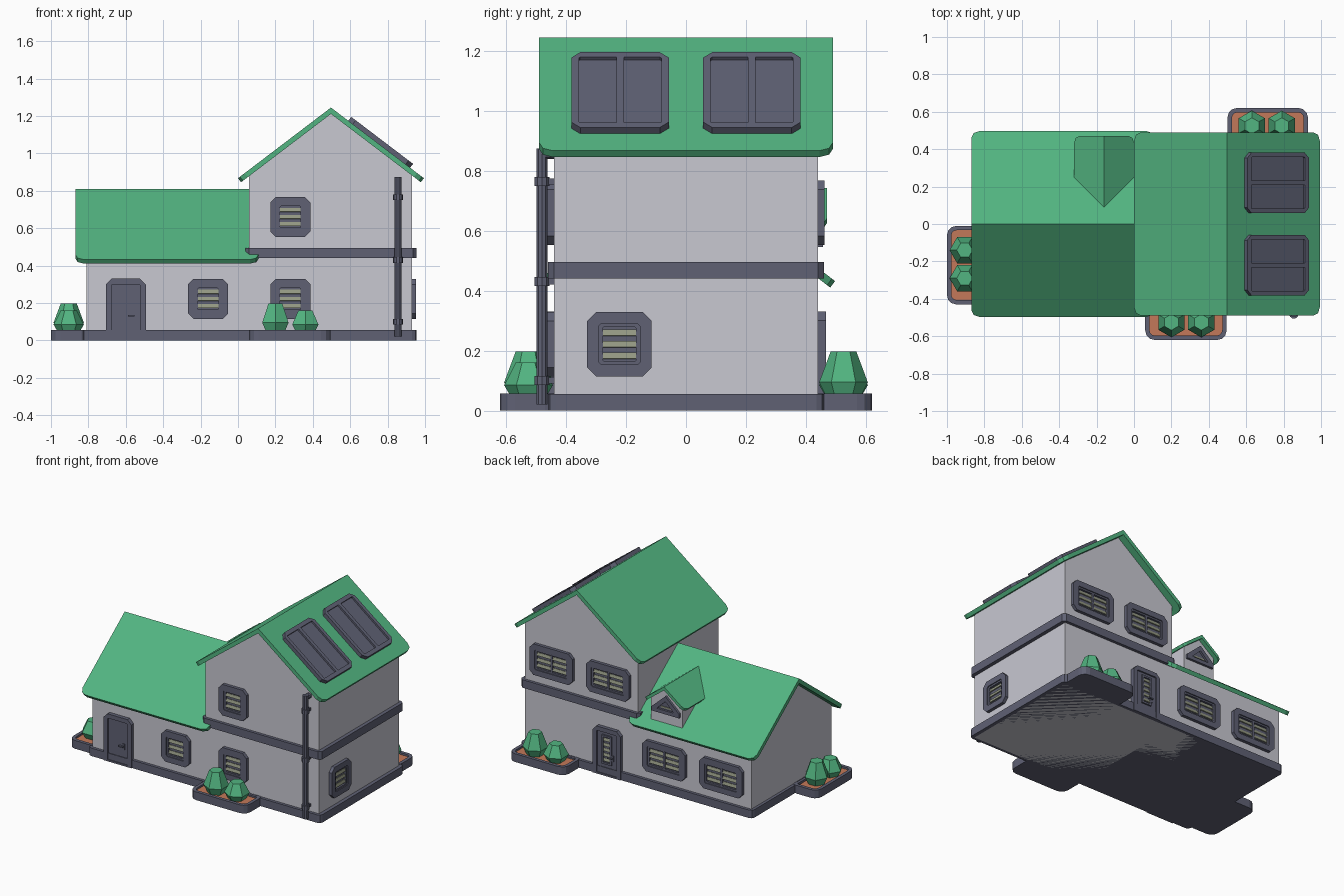
import bpy, math
from mathutils import Matrix, Vector

if "Cube" in bpy.data.objects:
    bpy.data.objects.remove(bpy.data.objects["Cube"])


def colour(name, r, g, b):
    m = bpy.data.materials.new(name)
    m.diffuse_color = (r, g, b, 1)
    m.use_nodes = True
    m.node_tree.nodes["Principled BSDF"].inputs["Base Color"].default_value = m.diffuse_color
    return m


WALL = colour("pale wall", 0.58, 0.58, 0.64)
SLATE = colour("slate trim", 0.115, 0.12, 0.175)
GREEN = colour("roof and leaf green", 0.085, 0.46, 0.22)
SOIL = colour("terracotta soil", 0.55, 0.19, 0.10)
SLAT = colour("window slat", 0.30, 0.32, 0.23)


def frame(origin, u, v):
    """Matrix whose x, y, z axes are u, v and their normal."""
    u, v = Vector(u).normalized(), Vector(v).normalized()
    m = Matrix((u, v, u.cross(v))).transposed().to_4x4()
    m.translation = origin
    return m


def make(name, verts, faces, mat, m=Matrix()):
    me = bpy.data.meshes.new(name)
    me.from_pydata([m @ Vector(v) for v in verts], [], faces)
    me.materials.append(mat)
    ob = bpy.data.objects.new(name, me)
    bpy.context.collection.objects.link(ob)
    return ob


def rect(u0, u1, v0, v1, r=0.0, corners=(1, 1, 1, 1), seg=1):
    """Counter-clockwise rectangle with cut or rounded corners (from bottom left)."""
    pts = []
    for i, (u, v, su, sv) in enumerate(((u0, v0, 1, 1), (u1, v0, -1, 1), (u1, v1, -1, -1), (u0, v1, 1, -1))):
        if not r or not corners[i]:
            pts.append((u, v))
            continue
        for k in range(seg + 1):
            a = math.pi * (1 + i / 2) + math.pi / 2 * k / seg
            pts.append((u + su * r + r * math.cos(a), v + sv * r + r * math.sin(a)))
    return pts


def prism(name, pts, d0, d1, mat, m=Matrix()):
    n = len(pts)
    verts = [(*p, d) for d in (d0, d1) for p in pts]
    faces = [tuple(range(n))[::-1], tuple(range(n, 2 * n))]
    faces += [(i, (i + 1) % n, (i + 1) % n + n, i + n) for i in range(n)]
    return make(name, verts, faces, mat, m)


def ring(name, outer, inner, d0, d1, mat, m=Matrix()):
    """Frame between two outlines with the same point count."""
    n = len(outer)
    loops = ((outer, d0), (outer, d1), (inner, d1), (inner, d0))
    verts = [(*p, d) for pts, d in loops for p in pts]
    faces = [(a * n + i, a * n + (i + 1) % n, (a + 1) % 4 * n + (i + 1) % n, (a + 1) % 4 * n + i)
             for a in range(4) for i in range(n)]
    return make(name, verts, faces, mat, m)


def box(name, x0, x1, y0, y1, z0, z1, mat, m=Matrix()):
    return prism(name, rect(x0, x1, y0, y1), z0, z1, mat, m)


def centred(w, h, r=0.0):
    return rect(-w / 2, w / 2, -h / 2, h / 2, r)


def slats(w, h, count, m):
    pitch = h / count
    for i in range(count):
        c = (i - (count - 1) / 2) * pitch
        tilt = m @ Matrix.Translation((0, c, 0.008)) @ Matrix.Rotation(math.radians(-15), 4, 'X')
        prism("window_slat", centred(w, pitch * 0.55), -0.003, 0.003, SLAT, tilt)


def window(w, m, h=0.215):
    ring("window_frame", centred(w, h, 0.03), centred(w - 0.078, h - 0.078, 0.008), -0.01, 0.022, SLATE, m)
    ring("window_sash", centred(w - 0.07, h - 0.07, 0.004), centred(w - 0.105, h - 0.1, 0.004), -0.01, 0.015, SLATE, m)
    prism("window_back", centred(w - 0.08, h - 0.08), -0.01, 0.002, SLATE, m)
    slats(w - 0.105, h - 0.1, 3, m)
    if w > 0.3:
        prism("window_mullion", centred(0.016, h - 0.09), 0, 0.016, SLATE, m)


def front(x, z): return frame((x, -0.44, z), (1, 0, 0), (0, 0, 1))
def back(x, z): return frame((x, 0.44, z), (-1, 0, 0), (0, 0, 1))
def side(y, z): return frame((0.93, y, z), (0, 1, 0), (0, 0, 1))


PITCH = 0.76
C = 1 / math.hypot(1, PITCH)
S = PITCH * C


def roof(name, ridge, along, out, length, span, r, thick=0.027):
    """Two sloping slabs with rounded eave corners."""
    for k in (1, -1):
        down = Vector(out) * k * C - Vector((0, 0, S))
        u = Vector(along) * k
        m = frame(ridge, u, -down)
        if m.col[2].z < 0:
            m = frame(ridge, -u, -down)
        prism(name, rect(-length / 2, length / 2, -span / C, 0, r, (1, 1, 0, 0), 2), -thick, 0, GREEN, m)


# Walls with gables
XT = 0.495
prism("tower_walls", [(-0.435, 0), (0.435, 0), (0.435, 0.893), (0, 1.224), (-0.435, 0.893)],
      -0.44, 0.44, WALL, frame((XT, 0, 0), (1, 0, 0), (0, 0, 1)))
prism("wing_walls", [(-0.44, 0), (0.44, 0), (0.44, 0.455), (0, 0.79), (-0.44, 0.455)],
      -0.81, 0.08, WALL, frame((0, 0, 0), (0, 1, 0), (0, 0, 1)))
prism("dormer_walls", [(-0.12, 0.45), (0.12, 0.45), (0.12, 0.63), (0, 0.721), (-0.12, 0.63)],
      -0.44, -0.1, WALL, frame((-0.16, 0, 0), (1, 0, 0), (0, 0, 1)))

# Roofs
roof("tower_roof", (0.497, 0, 1.245), (0, 1, 0), (1, 0, 0), 0.98, 0.497, 0.045)
roof("wing_roof", (-0.38, 0, 0.81), (1, 0, 0), (0, 1, 0), 0.98, 0.497, 0.045)
roof("dormer_roof", (-0.16, 0.26, 0.742), (0, 1, 0), (1, 0, 0), 0.42, 0.16, 0.035, 0.02)

# Plinth and floor band
prism("plinth", rect(-0.83, 0.955, -0.46, 0.46, 0.025, seg=2), 0, 0.055, SLATE)
prism("floor_band", rect(0.04, 0.955, -0.46, 0.46, 0.02), 0.44, 0.495, SLATE)

# Windows
for x, z in ((-0.16, 0.222), (0.28, 0.222), (0.28, 0.66)):
    window(0.215, front(x, z))
window(0.215, side(-0.222, 0.222))
for x, z in ((0.715, 0.66), (0.28, 0.66), (-0.15, 0.222), (-0.59, 0.222)):
    window(0.33, back(x, z))

# Dormer triangle window
m = back(-0.16, 0.545)
ring("dormer_window_frame", [(-0.105, 0), (0.105, 0), (0.105, 0.03), (0, 0.125), (-0.105, 0.03)],
     [(-0.062, 0.025), (0.062, 0.025), (0.06, 0.031), (0, 0.088), (-0.06, 0.031)], -0.01, 0.016, SLATE, m)
prism("dormer_window_back", [(-0.075, 0.015), (0.075, 0.015), (0, 0.1)], -0.01, 0.002, SLATE, m)
box("dormer_slat", -0.04, 0.04, 0.035, 0.045, 0, 0.006, SLAT, m)

# Doors
for name, m in (("front_door", front(-0.6, 0)), ("back_door", back(0.285, 0))):
    ring(name + "_frame", rect(-0.107, 0.107, 0, 0.33, 0.03, (0, 0, 1, 1)),
         rect(-0.077, 0.077, 0.012, 0.3, 0.006, (0, 0, 1, 1)), -0.01, 0.026, SLATE, m)
    box(name + "_leaf", -0.08, 0.08, 0.005, 0.305, -0.01, 0.016, SLATE, m)
    box(name + "_handle_plate", 0.034, 0.05, 0.11, 0.15, 0.01, 0.022, SLATE, m)
    box(name + "_handle", 0.012, 0.046, 0.127, 0.136, 0.02, 0.034, SLATE, m)
m = back(0.285, 0.18) @ Matrix.Translation((0, 0, 0.012))
ring("back_door_glazing_frame", centred(0.075, 0.2), centred(0.05, 0.175), 0, 0.014, SLATE, m)
slats(0.05, 0.175, 5, m)

# Solar panels on the right slope
for y in (0.22, -0.22):
    m = frame((0.755, y, 1.245 - PITCH * (0.755 - 0.497)), (0, 1, 0), (-C, 0, S))
    L = 0.415
    prism("solar_panel_base", centred(0.32, L - 0.01, 0.03), -0.005, 0.014, SLATE, m)
    ring("solar_panel_frame", centred(0.325, L, 0.03), centred(0.275, L - 0.055, 0.004), -0.005, 0.026, SLATE, m)
    prism("solar_panel_bar", centred(0.025, L - 0.05), 0, 0.026, SLATE, m)

# Downpipe with collars and elbow
def disc(r, n=10):
    return [(r * math.cos(math.tau * i / n), r * math.sin(math.tau * i / n)) for i in range(n)]


pipe = Matrix.Translation((0.855, -0.48, 0))
prism("downpipe", disc(0.019), 0.02, 0.875, SLATE, pipe)
prism("downpipe_elbow", disc(0.019), 0, 0.06, SLATE, frame((0.855, -0.48, 0.857), (-1, 0, 0), (0, 0, 1)))
for z in (0.1, 0.43, 0.765):
    prism("pipe_collar", disc(0.026), z - 0.015, z + 0.015, SLATE, pipe)
    box("pipe_bracket", 0.843, 0.867, -0.48, -0.43, z - 0.01, z + 0.01, SLATE)


# Planters with faceted bushes
def bush(x, y, top, turn):
    prof = ((0.052, 0.035), (0.081, 0.095 if top > 0.17 else 0.085), (0.043, top))
    verts = [(x + r * math.cos(turn + math.tau * i / 6), y + r * math.sin(turn + math.tau * i / 6), z)
             for r, z in prof for i in range(6)]
    faces = [(k * 6 + i, k * 6 + (i + 1) % 6, k * 6 + 6 + (i + 1) % 6, k * 6 + 6 + i)
             for k in range(2) for i in range(6)]
    make("bush", verts, faces + [(5, 4, 3, 2, 1, 0), tuple(range(12, 18))], GREEN)


Q = math.pi / 2
for x0, x1, y0, y1, tall, short, turn in (
        (0.06, 0.495, -0.62, -0.42, (0.2, -0.525), (0.36, -0.525), Q),
        (0.5, 0.93, 0.42, 0.62, (0.79, 0.525), (0.63, 0.525), Q),
        (-1.0, -0.79, -0.43, -0.01, (-0.905, -0.14), (-0.905, -0.29), 0)):
    t = 0.023
    ring("planter_rim", rect(x0, x1, y0, y1, 0.05, seg=3),
         rect(x0 + t, x1 - t, y0 + t, y1 - t, 0.03, seg=3), 0, 0.057, SLATE)
    prism("planter_base", rect(x0 + 0.01, x1 - 0.01, y0 + 0.01, y1 - 0.01, 0.045, seg=3), 0, 0.02, SLATE)
    # Soil sits outside the plinth, between the rim walls
    sx1, sy0, sy1 = min(x1, -0.82) if x0 < -0.9 else x1, y0, y1
    prism("planter_soil", rect(x0 + 0.015, sx1 - 0.015, sy0 + 0.015, sy1 - 0.015, 0.03, seg=3), 0.015, 0.044, SOIL)
    bush(*tall, 0.197, turn)
    bush(*short, 0.16, turn)
